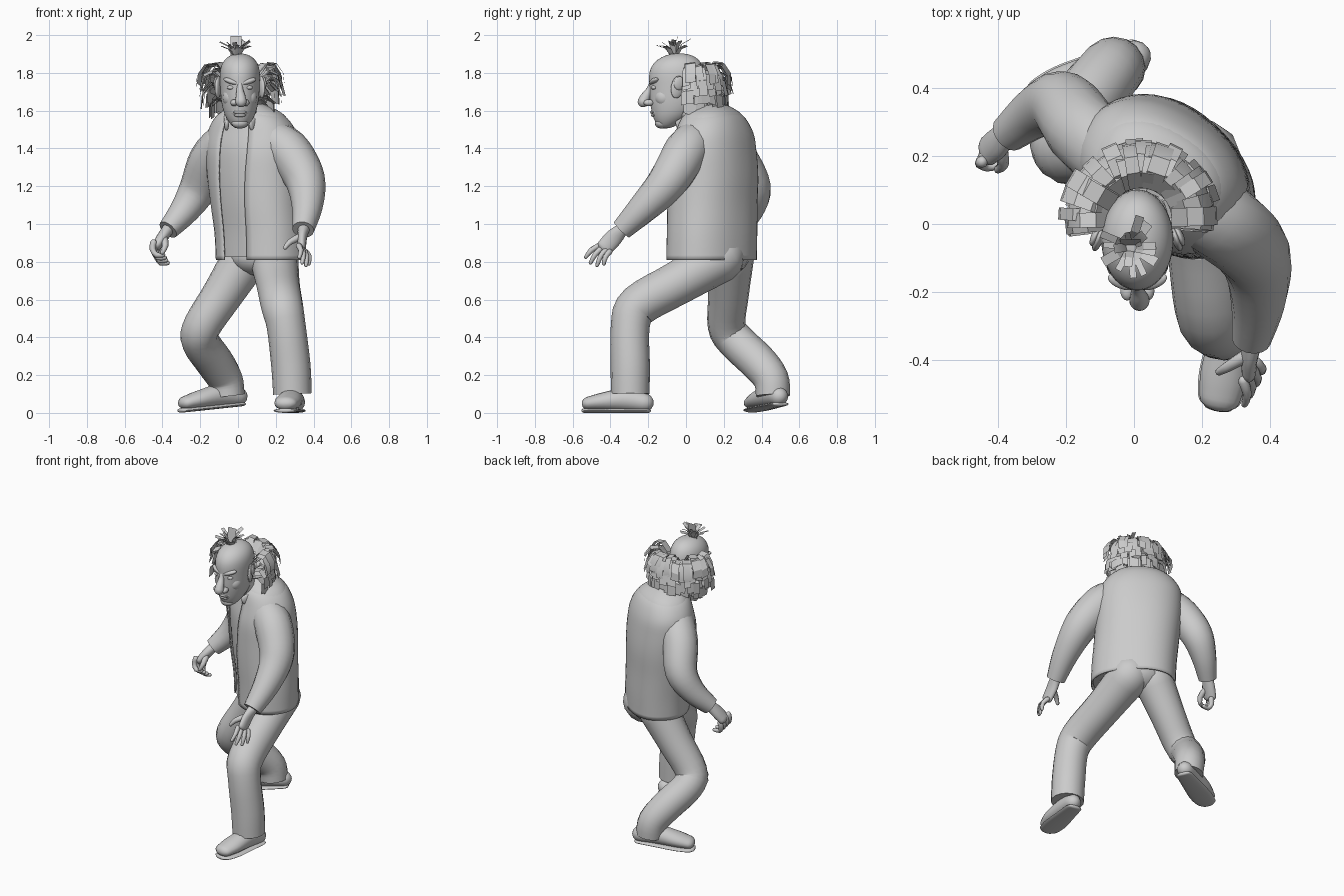
import bpy, bmesh, math, random
from mathutils import Vector, Matrix

if "Cube" in bpy.data.objects:
    bpy.data.objects.remove(bpy.data.objects["Cube"])
random.seed(4)
V = Vector


def finish(name, bm, angle=50, subsurf=0, thick=0):
    me = bpy.data.meshes.new(name)
    bmesh.ops.recalc_face_normals(bm, faces=bm.faces)
    bm.to_mesh(me)
    bm.free()
    ob = bpy.data.objects.new(name, me)
    bpy.context.collection.objects.link(ob)
    if thick:
        m = ob.modifiers.new("thickness", 'SOLIDIFY')
        m.thickness = thick
    if subsurf:
        m = ob.modifiers.new("smooth", 'SUBSURF')
        m.levels = m.render_levels = subsurf
    bpy.ops.object.select_all(action='DESELECT')
    bpy.context.view_layer.objects.active = ob
    ob.select_set(True)
    bpy.ops.object.shade_smooth_by_angle(angle=math.radians(angle))
    return ob


def spline(pts, n):
    """Smooth curve through tuples of any length."""
    out = []
    for i in range(len(pts) - 1):
        p0, p1, p2 = pts[max(i - 1, 0)], pts[i], pts[i + 1]
        p3 = pts[min(i + 2, len(pts) - 1)]
        for k in range(n):
            t = k / n
            out.append([0.5 * (2*b + (c - a)*t + (2*a - 5*b + 4*c - d)*t*t + (3*b - a - 3*c + d)*t**3)
                        for a, b, c, d in zip(p0, p1, p2, p3)])
    return out + [list(pts[-1])]


def loft(name, rings, closed=True, caps=True, **kw):
    bm = bmesh.new()
    vs = [[bm.verts.new(p) for p in r] for r in rings]
    n = len(vs[0])
    for a, b in zip(vs, vs[1:]):
        for i in range(n if closed else n - 1):
            j = (i + 1) % n
            bm.faces.new((a[i], a[j], b[j], b[i]))
    if caps:
        bm.faces.new(vs[0])
        bm.faces.new(vs[-1])
    return finish(name, bm, **kw)


def tube(name, pts, up=(0, 1, 0), n=4, seg=16, start=True, end=True):
    """Tube through (x, y, z, half width[, half height]), with rounded ends on request."""
    s = spline([p if len(p) == 5 else (*p, p[3]) for p in pts], n)
    rings = []
    for i, p in enumerate(s):
        t = (V(s[min(i + 1, len(s) - 1)][:3]) - V(s[max(i - 1, 0)][:3])).normalized()
        side = t.cross(V(up)).normalized()
        top = side.cross(t)
        rounds = [(0, 1)]
        dome = [(math.sin(a), math.cos(a)) for a in (0.5, 1.0, 1.4)]
        if i == 0 and start:
            rounds = [(-o, c) for o, c in reversed(dome)] + rounds
        if i == len(s) - 1 and end:
            rounds = rounds + dome
        for o, c in rounds:
            ctr = V(p[:3]) + t * o * min(p[3], p[4])
            rings.append([ctr + side * math.cos(2*math.pi*k/seg) * p[3] * c
                          + top * math.sin(2*math.pi*k/seg) * p[4] * c for k in range(seg)])
    return loft(name, rings)


def ball(name, loc, size, rot=(0, 0, 0)):
    bm = bmesh.new()
    bmesh.ops.create_uvsphere(bm, u_segments=20, v_segments=12, radius=1)
    ob = finish(name, bm)
    ob.location, ob.scale, ob.rotation_euler = loc, size, rot
    return ob


# torso: z, centre x, centre y, half width, half depth, twist in degrees
torso = [(0.81, .12, .135, .262, .195, -46), (0.95, .115, .138, .262, .197, -45), (1.1, .1, .14, .262, .202, -42),
         (1.25, .088, .145, .265, .205, -38), (1.38, .08, .145, .265, .198, -34), (1.48, .075, .15, .25, .178, -32),
         (1.56, .068, .145, .2, .15, -30), (1.6, .06, .14, .14, .11, -28), (1.62, .055, .13, .09, .08, -28)]


def torso_rings(inset, gap, n=40):
    rings = []
    for z, cx, cy, a, b, twist in spline(torso, 4):
        ring = []
        for k in range(n):
            t = gap + (2*math.pi - 2*gap) * k / (n - 1 if gap else n)
            c, s = -math.cos(t), math.sin(t)
            p = V(((a - inset) * math.copysign(abs(s)**.9, s), (b - inset) * math.copysign(abs(c)**.9, c), 0))
            ring.append(Matrix.Rotation(math.radians(twist), 3, 'Z') @ p + V((cx, cy, z)))
        rings.append(ring)
    return rings


loft("jacket", torso_rings(0, .3), closed=False, caps=False, thick=.008)
loft("shirt", [[p + V((0, 0, .015)) for p in r] for r in torso_rings(.014, 0)])
tube("collar", [(-.06, -.03, 1.52, .012, .03), (-.06, .07, 1.57, .012, .035), (0, .17, 1.6, .012, .035),
                (.09, .18, 1.61, .012, .035), (.14, .08, 1.58, .012, .035), (.07, -.04, 1.52, .012, .03)], up=(0, 0, 1))
tube("neck", [(.05, .12, 1.5, .085), (.03, .04, 1.58, .075), (.012, -.03, 1.68, .07)])

# sleeves
tube("left_sleeve", [(.17, .06, 1.445, .11), (.26, .005, 1.39, .118), (.335, -.06, 1.28, .112), (.364, -.125, 1.19, .1),
                     (.365, -.23, 1.08, .08), (.345, -.34, .97, .058)], end=False)
tube("right_sleeve", [(-.07, .2, 1.43, .11), (-.15, .275, 1.34, .11), (-.21, .35, 1.19, .1),
                      (-.285, .33, 1.07, .078), (-.37, .265, .97, .056)], end=False)

# trousers
ball("trouser_seat", (.11, .19, .83), (.16, .145, .11))
tube("left_trouser_leg", [(.19, .18, .82, .13), (.21, -.04, .69, .116), (.232, -.25, .57, .112), (.255, -.295, .46, .103),
                          (.28, -.295, .25, .104), (.288, -.295, .1, .102)], up=(1, 0, 0), end=False)
tube("right_trouser_leg", [(.04, .235, .82, .125), (-.08, .225, .63, .108), (-.19, .215, .46, .1), (-.2, .265, .38, .1),
                           (-.125, .38, .27, .1), (-.07, .45, .18, .094), (-.055, .46, .09, .09)], up=(1, 0, 0), end=False)


# shoes: upper and sole follow the line from heel to toe
def shoe(name, heel, toe, lift):
    h, t = V(heel), V(toe)
    shape = [(.06, .055, .05, .05), (.35, .07, .06, .06), (.68, .06, .07, .048), (.9, .05, .06, .036)]
    tube(name + "_shoe", [(*(h.lerp(t, f)), z + lift * (1 - f), w, e) for f, z, w, e in shape], up=(0, 0, 1))
    tube(name + "_sole", [(*(h.lerp(t, f)), .012 + lift * (1 - f), w + .004, .012) for f, z, w, e in
                          [(.0, 0, .042, 0)] + shape + [(.97, 0, .038, 0)]], up=(0, 0, 1))


shoe("left", (.31, -.2), (.245, -.55), 0)
shoe("right", (.02, .5), (-.31, .345), .035)

# hands
tube("left_palm", [(.35, -.33, .98, .032, .032), (.34, -.38, .93, .026, .046), (.338, -.43, .875, .022, .045)])
for i in range(4):
    b = V((.322, -.462, .885)).lerp(V((.358, -.405, .852)), i / 3)
    tip = V([(.325, -.53, .825), (.34, -.505, .795), (.36, -.47, .782), (.375, -.435, .79)][i])
    tube("left_finger", [(*b, .016), (*(b.lerp(tip, .5) + V((.01, -.006, .006))), .014), (*tip, .01)], seg=8, n=2)
tube("left_thumb", [(.325, -.39, .93, .02), (.275, -.42, .905, .016), (.25, -.435, .875, .011)], seg=8, n=2)
tube("right_palm", [(-.365, .275, .98, .032, .032), (-.4, .24, .93, .03, .046), (-.43, .215, .885, .026, .046)])
for i in range(4):
    o = V((-.008, -.018, .014)) * (1.5 - i)
    tube("right_finger", [(*(V(p) + o), r) for p, r in
                          (((-.435, .21, .88), .018), ((-.44, .205, .845), .016),
                           ((-.42, .195, .815), .014), ((-.385, .2, .815), .012))], seg=8, n=2)
tube("right_thumb", [(-.39, .215, .92, .02), (-.385, .175, .885, .017), (-.4, .16, .85, .012)], seg=8, n=2)

# head: z, centre y, half width, half depth
HX = .01
skull = [(1.505, -.11, .025, .025), (1.525, -.1, .048, .055), (1.56, -.08, .074, .094), (1.6, -.062, .09, .122),
         (1.66, -.05, .102, .146), (1.72, -.045, .105, .148), (1.78, -.048, .108, .152), (1.83, -.048, .105, .142),
         (1.87, -.042, .085, .115), (1.895, -.037, .05, .07), (1.903, -.035, .018, .025)]
loft("head", [[V((HX + a * math.cos(2*math.pi*k/24), cy + b * math.sin(2*math.pi*k/24), z)) for k in range(24)]
              for z, cy, a, b in skull], subsurf=1)
tube("nose", [(HX, -.178, 1.75, .014), (HX, -.193, 1.71, .018), (HX + .004, -.213, 1.675, .026), (HX + .006, -.226, 1.648, .03)])
ball("chin", (HX, -.13, 1.535), (.044, .035, .03))
ball("muzzle", (HX, -.135, 1.595), (.055, .05, .04))
ball("upper_lip", (HX, -.172, 1.592), (.036, .018, .01))
ball("lower_lip", (HX, -.168, 1.576), (.032, .018, .01))
for s, side in ((-1, "right"), (1, "left")):
    ball(side + "_nostril", (HX + s * .03, -.197, 1.642), (.02, .028, .018))
    ball(side + "_brow", (HX + s * .045, -.169, 1.755), (.046, .022, .015), (0, -s * .3, s * .35))
    ball(side + "_eye", (HX + s * .044, -.168, 1.722), (.024, .016, .012))
    ball(side + "_cheek", (HX + s * .05, -.115, 1.67), (.042, .05, .05))
    ball(side + "_ear", (HX + s * .115, -.045, 1.725), (.014, .036, .06), (-.2, 0, s * .35))
    ball(side + "_ear_rim", (HX + s * .124, -.035, 1.745), (.012, .032, .036), (-.2, 0, s * .4))


# hair: flat strips described as (distance from centre, height) along each strand
def strands(name, centre, jobs):
    bm = bmesh.new()
    for ang, path, width in jobs:
        d = V((math.cos(ang), math.sin(ang), 0))
        twist = random.uniform(-.3, .3)
        side = V((-d.y * math.cos(twist), d.x * math.cos(twist), math.sin(twist)))
        prev = None
        for r, z in path:
            c = V((*centre, z)) + d * r
            pair = bm.verts.new(c - side * width), bm.verts.new(c + side * width)
            if prev:
                bm.faces.new((prev[0], prev[1], pair[1], pair[0]))
            prev = pair
    finish(name, bm, angle=30)


layers = [[(.09, 1.79), (.14, 1.845), (.19, 1.84), (.225, 1.79), (.23, 1.74)],
          [(.09, 1.75), (.16, 1.8), (.205, 1.78), (.225, 1.7)],
          [(.09, 1.71), (.16, 1.74), (.2, 1.7), (.205, 1.63)],
          [(.08, 1.67), (.13, 1.68), (.165, 1.65), (.165, 1.585)]]
jobs = []
for li, path in enumerate(layers):
    for k in range(25):
        ang = math.radians(-2 + 187 * k / 24 + random.uniform(-4, 4))
        g, dz = random.uniform(.92, 1.06), random.uniform(-.025, .012)
        jobs.append((ang, [(r * (g if i else 1), z + dz) for i, (r, z) in enumerate(path)], random.uniform(.018, .03)))
strands("side_hair", (.02, .015), jobs)
tuft = []
for k in range(18):
    out, h = random.uniform(.02, .085), random.uniform(.05, .09)
    tuft.append((k * 2.4, [(.008, 1.88), (.015 + out * .35, 1.89 + h * .7), (.01 + out, 1.89 + h)], random.uniform(.008, .016)))
tuft.append((1.6, [(.0, 1.88), (.01, 1.94), (.02, 1.995)], .03))
strands("top_tuft", (-.01, -.065), tuft)
